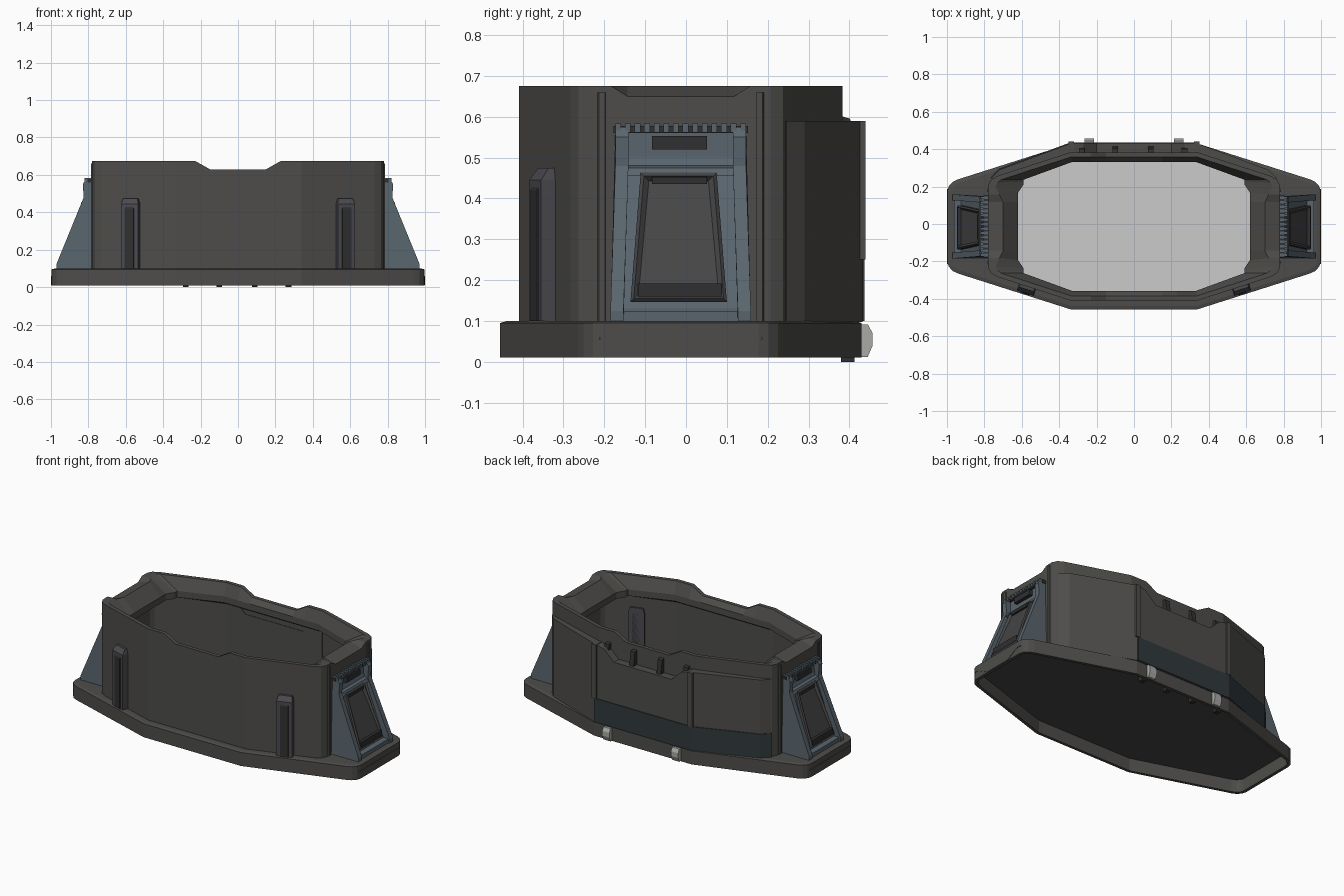
import bpy, bmesh

CY = -0.013  # shell and brackets sit slightly forward of centre


def material(name, rgb):
    m = bpy.data.materials.new(name)
    m.diffuse_color = (*rgb, 1)
    return m


DARK = material("dark_metal", (0.075, 0.073, 0.068))
BLACK = material("black_trim", (0.03, 0.03, 0.032))
BLUE = material("blue_grey", (0.10, 0.13, 0.155))
TEAL = material("dark_teal", (0.03, 0.042, 0.045))
PANEL = material("panel_grey", (0.06, 0.06, 0.063))
POST = material("post_grey", (0.07, 0.07, 0.08))
LIGHT = material("light_grey", (0.4, 0.4, 0.38))


def finish(bm, name, mat):
    bmesh.ops.recalc_face_normals(bm, faces=bm.faces)
    me = bpy.data.meshes.new(name)
    bm.to_mesh(me)
    bm.free()
    ob = bpy.data.objects.new(name, me)
    bpy.context.collection.objects.link(ob)
    if mat:
        me.materials.append(mat)
    return ob


def rings(name, loops, mat, closed=True, caps=False):
    """Bridge equal-length loops of 3D points."""
    bm = bmesh.new()
    vs = [[bm.verts.new(p) for p in lp] for lp in loops]
    n = len(vs[0])
    pairs = list(zip(vs, vs[1:])) + ([(vs[-1], vs[0])] if closed else [])
    for a, b in pairs:
        for i in range(n):
            j = (i + 1) % n
            bm.faces.new((a[i], a[j], b[j], b[i]))
    if caps:
        bm.faces.new(vs[0])
        bm.faces.new(vs[-1])
    return finish(bm, name, mat)


def prism(name, pts, lo, hi, axis, mat, s=1):
    """Extrude a 2D profile along an axis; s=-1 mirrors in x."""
    def put(p, t):
        x, y, z = {"x": (t, *p), "y": (p[0], t, p[1]), "z": (*p, t)}[axis]
        return (s * x, y, z)
    return rings(name, [[put(p, lo) for p in pts], [put(p, hi) for p in pts]],
                 mat, closed=False, caps=True)


def box(name, x, y, z, mat, s=1):
    return prism(name, [(x[0], y[0]), (x[1], y[0]), (x[1], y[1]), (x[0], y[1])],
                 z[0], z[1], "z", mat, s)


def around(quarter, z=None, cy=CY):
    """Mirror a quarter outline (front centre to right end) into a full loop."""
    q = [(p[0], p[1], p[2] if z is None else z) for p in quarter]
    right = [(x, -y, h) for x, y, h in q] + [(x, y, h) for x, y, h in reversed(q)]
    left = [(-x, y, h) for x, y, h in reversed(right)]
    return [(x, y + cy, h) for x, y, h in right + left]


# Hollow base skirt
base = [(0.2, 0.443), (0.34, 0.443), (0.94, 0.252), (0.97, 0.238), (0.99, 0.215), (0.998, 0.19), (0.998, 0.1)]
lip = [(0.2, 0.425), (0.335, 0.425), (0.93, 0.236), (0.955, 0.223), (0.972, 0.205), (0.978, 0.185), (0.978, 0.1)]
rings("base_skirt", [around(lip, 0.1), around(base, 0.095), around(base, 0.01),
                     around(lip, 0.01), around(lip, 0.1)], DARK, closed=False)

# Tall wall with dipped rim, inward lip and thin sides below it
wall = [(0.15, 0.396, 0.63), (0.23, 0.396, 0.675), (0.34, 0.396, 0.675), (0.73, 0.27, 0.675),
        (0.765, 0.25, 0.675), (0.78, 0.22, 0.675), (0.78, 0.17, 0.675), (0.78, 0.13, 0.65)]
rim = [(0.15, 0.372, 0.63), (0.23, 0.372, 0.675), (0.335, 0.372, 0.675), (0.71, 0.25, 0.675),
       (0.73, 0.235, 0.675), (0.74, 0.215, 0.675), (0.72, 0.17, 0.675), (0.70, 0.13, 0.675)]
inner = [(0.15, 0.345), (0.23, 0.345), (0.33, 0.345), (0.59, 0.25),
         (0.59, 0.24), (0.59, 0.225), (0.62, 0.18), (0.62, 0.13)]
thin = [(0.15, 0.376), (0.23, 0.376), (0.335, 0.376), (0.715, 0.253),
        (0.74, 0.238), (0.755, 0.215), (0.755, 0.17), (0.755, 0.13)]
rings("wall_shell", [around(wall, 0.098), around(wall), around(rim), around(inner, 0.6),
                     around(inner, 0.56), around(thin, 0.54), around(thin, 0.098)], DARK)

# Light floor, dark underside and the shelf around the wall foot
rings("floor", [around(thin, 0.097), around(thin, 0.099)], None, closed=False, caps=True)
rings("underside", [around(lip, 0.09), around(lip, 0.095)], PANEL, closed=False, caps=True)
shelf = [(0.15, 0.425), (0.2, 0.425), (0.335, 0.425), (0.93, 0.236), (0.955, 0.223), (0.972, 0.205),
         (0.978, 0.185), (0.978, 0.1)]
rings("base_shelf", [around(shelf, 0.1), around(thin, 0.1)], DARK, closed=False)

# Back cladding: centre panel with dipped top, coloured lower band
prism("back_centre_panel", [(-0.335, 0.1), (0.335, 0.1), (0.335, 0.59), (0.27, 0.575), (0.2, 0.51),
                            (-0.2, 0.51), (-0.27, 0.575), (-0.335, 0.59)], 0.36, 0.432, "y", DARK)
prism("back_lower_band", [(0.335, 0.437), (-0.337, 0.437), (-0.722, 0.295), (-0.77, 0.245),
                          (-0.72, 0.245), (-0.32, 0.375), (0.335, 0.375)], 0.1, 0.25, "z", TEAL)

# Ribs above and pins below the back ledge
for x in (-0.28, -0.1, 0.09, 0.27):
    prism("back_rib", [(0.37, 0.48), (0.42, 0.48), (0.402, 0.595), (0.37, 0.605)],
          x - 0.015, x + 0.015, "x", BLACK)
    box("bottom_pin", (x - 0.015, x + 0.015), (0.38, 0.412), (0, 0.05), BLACK)


def post_loop(s, z, half, out):
    """Rectangle aligned with the slanted front wall."""
    corners = ((-half, -0.032), (half, -0.032), (half, out), (-half, out))
    return [(s * (0.57 + 0.952 * a + 0.307 * b), -0.335 + 0.307 * a - 0.952 * b, z) for a, b in corners]


for s in (1, -1):
    # Slanted back cladding, clips and corner posts
    prism("back_side_panel", [(0.335, 0.432), (0.72, 0.29), (0.765, 0.245), (0.72, 0.24), (0.335, 0.37)],
          0.098, 0.59, "z", DARK, s)
    prism("back_clip", [(0.42, 0.012), (0.445, 0.012), (0.457, 0.04), (0.457, 0.07), (0.445, 0.092),
                        (0.42, 0.092)], 0.215, 0.265, "x", LIGHT, s)
    box("back_corner_post", (0.32, 0.35), (0.38, 0.44), (0.25, 0.59), DARK, s)

    # Front posts through the slanted wall
    rings("front_post", [post_loop(s, 0.1, 0.048, 0.036), post_loop(s, 0.445, 0.048, 0.036),
                         post_loop(s, 0.475, 0.04, 0.015)], POST, closed=False, caps=True)
    rings("front_post_inset", [post_loop(s, 0.1, 0.025, 0.04), post_loop(s, 0.42, 0.025, 0.04),
                               post_loop(s, 0.44, 0.02, 0.03)], BLACK, closed=False, caps=True)

    # Shallow trapezoid on the base end
    prism("base_end_relief", [(CY - 0.2, 0.055), (CY - 0.17, 0.055), (CY - 0.09, 0.012), (CY + 0.09, 0.012),
                              (CY + 0.17, 0.055), (CY + 0.2, 0.055), (CY + 0.2, 0.06),
                              (CY - 0.2, 0.06)], 0.98, 1.0, "x", DARK, s)

    # End bracket: sloped back plate, two tapering side fins, top bar
    prism("bracket_plate", [(0.77, 0.1), (0.925, 0.1), (0.925, 0.13), (0.795, 0.5), (0.795, 0.57), (0.77, 0.57)],
          CY - 0.16, CY + 0.16, "y", BLUE, s)
    for t in (1, -1):
        def fin(y0, y1):
            prof = [(0.77, 0.1), (0.97, 0.1), (0.97, 0.125), (0.825, 0.48), (0.83, 0.55), (0.815, 0.575), (0.77, 0.575)]
            return [[(s * x, CY + t * (y - 0.012 * (z > 0.4)), z) for x, z in prof] for y in (y0, y1)]
        rings("bracket_fin", fin(0.14, 0.172), BLUE, closed=False, caps=True)
        prism("end_pilaster", [(0.76, CY + t * 0.18), (0.786, CY + t * 0.185),
                               (0.786, CY + t * 0.2), (0.76, CY + t * 0.215)], 0.1, 0.66, "z", DARK, s)
    prism("bracket_top_bar", [(0.77, 0.455), (0.83, 0.455), (0.82, 0.475), (0.77, 0.49)],
          CY - 0.13, CY + 0.13, "y", BLUE, s)
    box("bracket_sill", (0.9, 0.962), (CY - 0.15, CY + 0.15), (0.1, 0.125), BLUE, s)

    # Raised tapering panel inside the bracket
    def face(d, g):
        pts = [(0.95, -0.115 - g, 0.155 - g), (0.95, 0.105 + g, 0.155 - g),
               (0.838, 0.08 + g, 0.455 + g), (0.838, -0.09 - g, 0.455 + g)]
        return [(s * (x - d), CY + y, z) for x, y, z in pts]
    rings("bracket_panel", [face(0.06, 0.008), face(0.01, 0.008), face(0.003, 0), face(0.014, -0.012)],
          PANEL, closed=False, caps=True)
    box("panel_foot", (0.9, 0.944), (CY - 0.105, CY + 0.1), (0.157, 0.192), BLACK, s)
    box("panel_head", (0.8, 0.84), (CY - 0.07, CY + 0.065), (0.435, 0.452), BLACK, s)
    box("bracket_grip", (0.78, 0.818), (CY - 0.07, CY + 0.065), (0.52, 0.553), BLACK, s)

    # Row of teeth along the bracket top
    box("tooth_strip", (0.77, 0.805), (CY - 0.165, CY + 0.165), (0.56, 0.577), BLACK, s)
    for i in range(14):
        y = CY - 0.153 + i * 0.306 / 13
        box("tooth", (0.775, 0.82), (y - 0.007, y + 0.007), (0.562, 0.584), BLUE, s)
